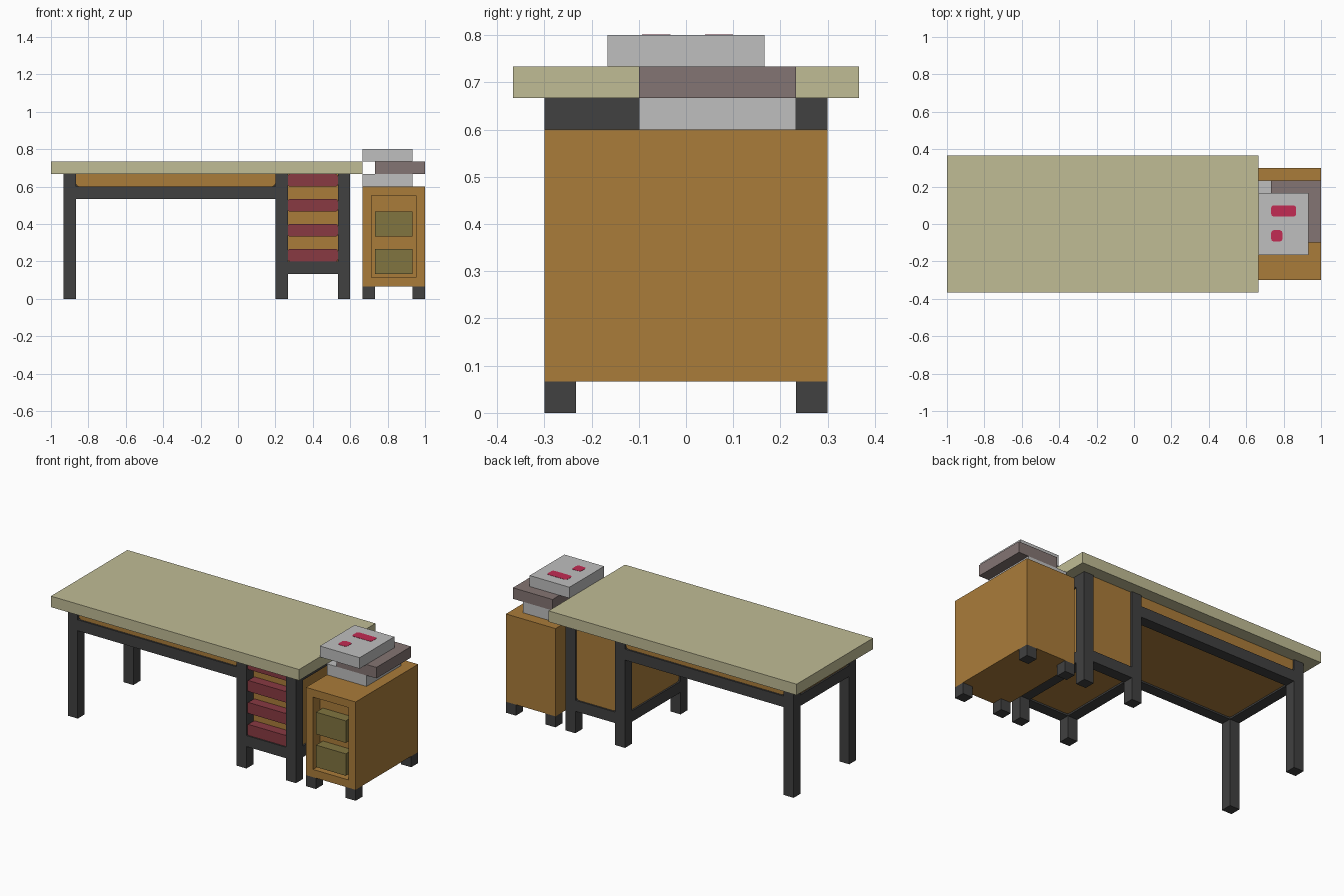
import bpy, bmesh
from mathutils import Vector

U = 1 / 15  # one design unit

cube = bpy.data.objects.get("Cube")
if cube:
    bpy.data.objects.remove(cube, do_unlink=True)


def material(name, rgb):
    lin = [((c / 255 + 0.055) / 1.055) ** 2.4 for c in rgb] + [1]
    m = bpy.data.materials.new(name)
    m.use_nodes = True
    m.diffuse_color = lin
    bsdf = next(n for n in m.node_tree.nodes if n.type == 'BSDF_PRINCIPLED')
    bsdf.inputs["Base Color"].default_value = lin
    return m


CREAM = material("cream top", (192, 188, 149))
WOOD = material("orange wood", (170, 124, 58))
DARK = material("dark frame", (65, 65, 65))
RED = material("red drawer", (137, 58, 66))
OLIVE = material("olive drawer", (129, 117, 64))
GREY = material("light grey cover", (191, 191, 191))
MAUVE = material("mauve cover", (132, 117, 115))
CRIMSON = material("crimson label", (194, 43, 83))


def box(name, x, y, z, mat, round_axis=None, radius=0.25, edit=None):
    """Box from (min, max) ranges; optionally round the edges along one axis."""
    lo, hi = Vector((x[0], y[0], z[0])), Vector((x[1], y[1], z[1]))
    bm = bmesh.new()
    bmesh.ops.create_cube(bm, size=1)
    for v in bm.verts:
        v.co = [(lo[i] + hi[i]) / 2 + v.co[i] * (hi[i] - lo[i]) for i in range(3)]
    if round_axis is not None:
        edges = [e for e in bm.edges
                 if abs((e.verts[0].co - e.verts[1].co).normalized()[round_axis]) > 0.9]
        bmesh.ops.bevel(bm, geom=edges, offset=radius, segments=2, profile=0.5,
                        affect='EDGES')
    if edit:
        edit(bm)
    bmesh.ops.scale(bm, vec=(U, U, U), verts=bm.verts)
    me = bpy.data.meshes.new(name)
    bm.to_mesh(me)
    bm.free()
    me.materials.append(mat)
    ob = bpy.data.objects.new(name, me)
    bpy.context.collection.objects.link(ob)
    return ob


# Table top
box("table_top", (-15, 10), (-5.5, 5.5), (10, 11), CREAM)

# Desk legs
for side, y in (("front", -4.5), ("back", 3.5)):
    for n, x in (("left_end", 8), ("middle", 3), ("right_end", -14)):
        box(f"{side}_{n}_leg", (x, x + 1), (y, y + 1), (0, 10), DARK)

# Apron: dark rails with set-in wooden panels
box("apron_core", (-13.7, 3.1), (-4.2, 4.2), (8.3, 9.99), DARK)
box("apron_bottom", (-13, 3), (-3.5, 3.5), (8.15, 8.5), WOOD, 2)
for side, s in (("front", -1), ("back", 1)):
    rail_y = sorted((3.5 * s, 4.5 * s))
    panel_y = sorted((4.1 * s, 4.35 * s))
    box(f"apron_{side}_rail", (-13, 3), rail_y, (8, 9), DARK)
    box(f"apron_{side}_panel", (-13, 3), panel_y, (9, 10.4), WOOD, 1)
box("apron_end_rail", (-14, -13), (-3.5, 3.5), (8, 9), DARK)
box("apron_end_panel", (-13.85, -13.6), (-3.5, 3.5), (9, 10.4), WOOD, 0)

# Drawer pedestal: core, bottom rails and panels
box("pedestal_core", (3.3, 8.7), (-3.4, 4.2), (2.3, 9.99), DARK)
box("pedestal_bottom", (4, 8), (-3.5, 3.5), (2.15, 2.5), WOOD, 2)
for side, y in (("front", -4.5), ("back", 3.5)):
    box(f"pedestal_{side}_rail", (4, 8), (y, y + 1), (2, 3), DARK)
for side, x in (("inner", 3), ("outer", 8)):
    box(f"pedestal_{side}_rail", (x, x + 1), (-3.5, 3.5), (2, 3), DARK)
box("pedestal_outer_top_rail", (8, 9), (-3.5, 3.5), (9, 10), DARK)
box("pedestal_inner_panel", (3.15, 3.4), (-3.5, 3.5), (3, 10.4), WOOD, 0)
box("pedestal_outer_panel", (8.6, 8.85), (-3.5, 3.5), (3, 9.4), WOOD, 0)
box("pedestal_back_panel", (4, 8), (4.1, 4.35), (3, 10.4), WOOD, 1)
box("pedestal_front_panel", (4, 8), (-3.5, -3.3), (3, 10), WOOD)

# Red drawers with gaps between them
for i, z in enumerate((3, 5, 7, 9)):
    box(f"red_drawer_{i + 1}", (4, 8), (-4.38, -3.4), (z, z + 1), RED, 1, 0.15)


# Cabinet with a recess in its front
def recess(bm):
    front = min(bm.faces, key=lambda f: f.calc_center_median().y)
    bmesh.ops.inset_region(bm, faces=[front], thickness=1)
    new = bmesh.ops.extrude_discrete_faces(bm, faces=[front])["faces"][0]
    bmesh.ops.translate(bm, vec=(0, 1, 0), verts=new.verts)


box("cabinet_body", (10, 15), (-4.5, 4.5), (1, 9), WOOD, edit=recess)
for i, z in enumerate((2, 5)):
    box(f"olive_drawer_{i + 1}", (11, 14), (-4.48, -3.4), (z, z + 2), OLIVE)
for side, y in (("front", -4.5), ("back", 3.5)):
    for n, x in (("right", 10), ("left", 14)):
        box(f"cabinet_{side}_{n}_foot", (x, x + 1), (y, y + 1), (0, 1), DARK)

# Stack of books on the cabinet
box("lower_book", (10, 14), (-1.5, 3.5), (9, 10), GREY)
box("middle_book", (11, 15), (-1.5, 3.5), (10, 11), MAUVE)
box("upper_book", (10, 14), (-2.5, 2.5), (11, 12), GREY)

# Labels on the top cover
box("long_label", (11, 13), (0.6, 1.5), (11.98, 12.02), CRIMSON, 2, 0.2)
box("short_label", (11, 11.9), (-1.4, -0.5), (11.98, 12.02), CRIMSON, 2, 0.2)
